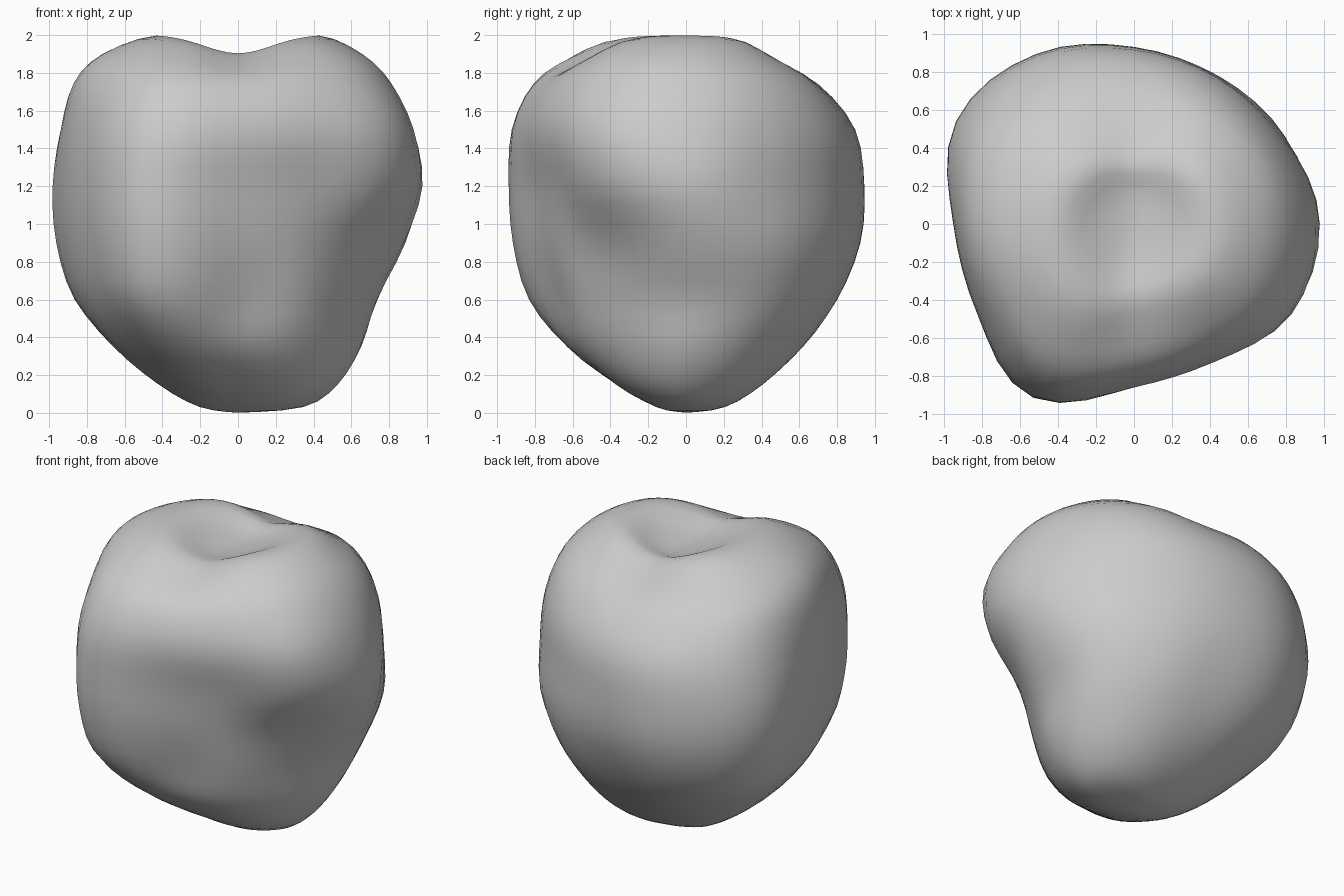
import bpy
import bmesh
import math

SEGMENTS = 48      # vertices around each ring
STEPS = 3          # rings made between two neighbouring sections

# Horizontal sections: height, then radii in hundredths every 30 degrees from +x
SECTIONS = [
    (0.00, [0] * 12),
    (0.03, [35, 31, 24, 19, 19, 21, 20, 17, 14, 14, 18, 27]),
    (0.15, [53, 51, 45, 40, 40, 43, 42, 39, 39, 37, 41, 47]),
    (0.35, [65, 67, 64, 62, 66, 69, 66, 66, 70, 60, 57, 58]),
    (0.60, [72, 80, 80, 79, 88, 94, 85, 85, 95, 69, 65, 64]),
    (0.90, [88, 91, 89, 91, 101, 106, 93, 93, 104, 78, 71, 74]),
    (1.20, [98, 91, 89, 93, 103, 108, 95, 95, 106, 82, 78, 92]),
    (1.50, [93, 88, 87, 89, 97, 101, 93, 93, 103, 86, 84, 95]),
    (1.75, [81, 78, 74, 70, 77, 88, 87, 86, 90, 76, 75, 82]),
    (1.90, [66, 61, 54, 49, 53, 66, 72, 71, 69, 58, 58, 66]),
    (2.005, [43, 41, 36, 32, 36, 41, 43, 45, 46, 40, 39, 42]),
    (1.965, [20, 19, 17, 16, 17, 19, 20, 20, 20, 18, 18, 19]),
    (1.945, [0] * 12),
]


def spline(a, b, c, d, t):
    """Smooth curve from b to c, steered by the neighbours a and d."""
    return b + 0.5 * t * (c - a + t * (2 * a - 5 * b + 4 * c - d
                                       + t * (3 * (b - c) + d - a)))


def radius(row, angle):
    """Radius of one section at any angle."""
    radii = SECTIONS[row][1]
    place = angle / math.tau * len(radii)
    i = math.floor(place)
    near = [radii[(i + k) % len(radii)] for k in (-1, 0, 1, 2)]
    return spline(*near, place - i) / 100


def surface_point(row, t, angle):
    """Point between section row and the next one."""
    last = len(SECTIONS) - 1
    rows = [min(max(row + k, 0), last) for k in (-1, 0, 1, 2)]
    r = max(spline(*[radius(k, angle) for k in rows], t), 0.0)
    z = spline(*[SECTIONS[k][0] for k in rows], t)
    x, y = r * math.cos(angle), r * math.sin(angle)
    # Shallow valley that parts the crown into two lobes
    crown = min(max((z - 1.6) / 0.38, 0.0), 1.0)
    z -= 0.1 * crown * crown * math.exp(-(x / 0.25) ** 2)
    return x, y, z


def build_boulder():
    bm = bmesh.new()
    angles = [math.tau * i / SEGMENTS for i in range(SEGMENTS)]
    rings = []
    for row in range(len(SECTIONS) - 1):
        for step in range(STEPS):
            if row or step:
                rings.append([bm.verts.new(surface_point(row, step / STEPS, a))
                              for a in angles])
    # Skin the rings and close both poles
    for low, high in zip(rings, rings[1:]):
        for i in range(SEGMENTS):
            j = (i + 1) % SEGMENTS
            bm.faces.new((low[i], low[j], high[j], high[i]))
    bottom = bm.verts.new(surface_point(0, 0, 0))
    top = bm.verts.new(surface_point(len(SECTIONS) - 2, 1, 0))
    for i in range(SEGMENTS):
        j = (i + 1) % SEGMENTS
        bm.faces.new((bottom, rings[0][j], rings[0][i]))
        bm.faces.new((top, rings[-1][i], rings[-1][j]))
    # Relax small ripples
    bmesh.ops.smooth_vert(bm, verts=bm.verts, factor=0.3,
                          use_axis_x=True, use_axis_y=True, use_axis_z=True)
    bmesh.ops.recalc_face_normals(bm, faces=bm.faces)
    for face in bm.faces:
        face.smooth = True
    mesh = bpy.data.meshes.new("boulder")
    bm.to_mesh(mesh)
    bm.free()
    boulder = bpy.data.objects.new("boulder", mesh)
    bpy.context.collection.objects.link(boulder)
    return boulder


default_cube = bpy.data.objects.get("Cube")
if default_cube:
    bpy.data.objects.remove(default_cube, do_unlink=True)

# Plain light grey stone
stone = bpy.data.materials.new("light_grey_stone")
stone.use_nodes = True
grey = (0.6, 0.6, 0.6, 1.0)
stone.diffuse_color = grey
stone.node_tree.nodes["Principled BSDF"].inputs["Base Color"].default_value = grey

build_boulder().data.materials.append(stone)
